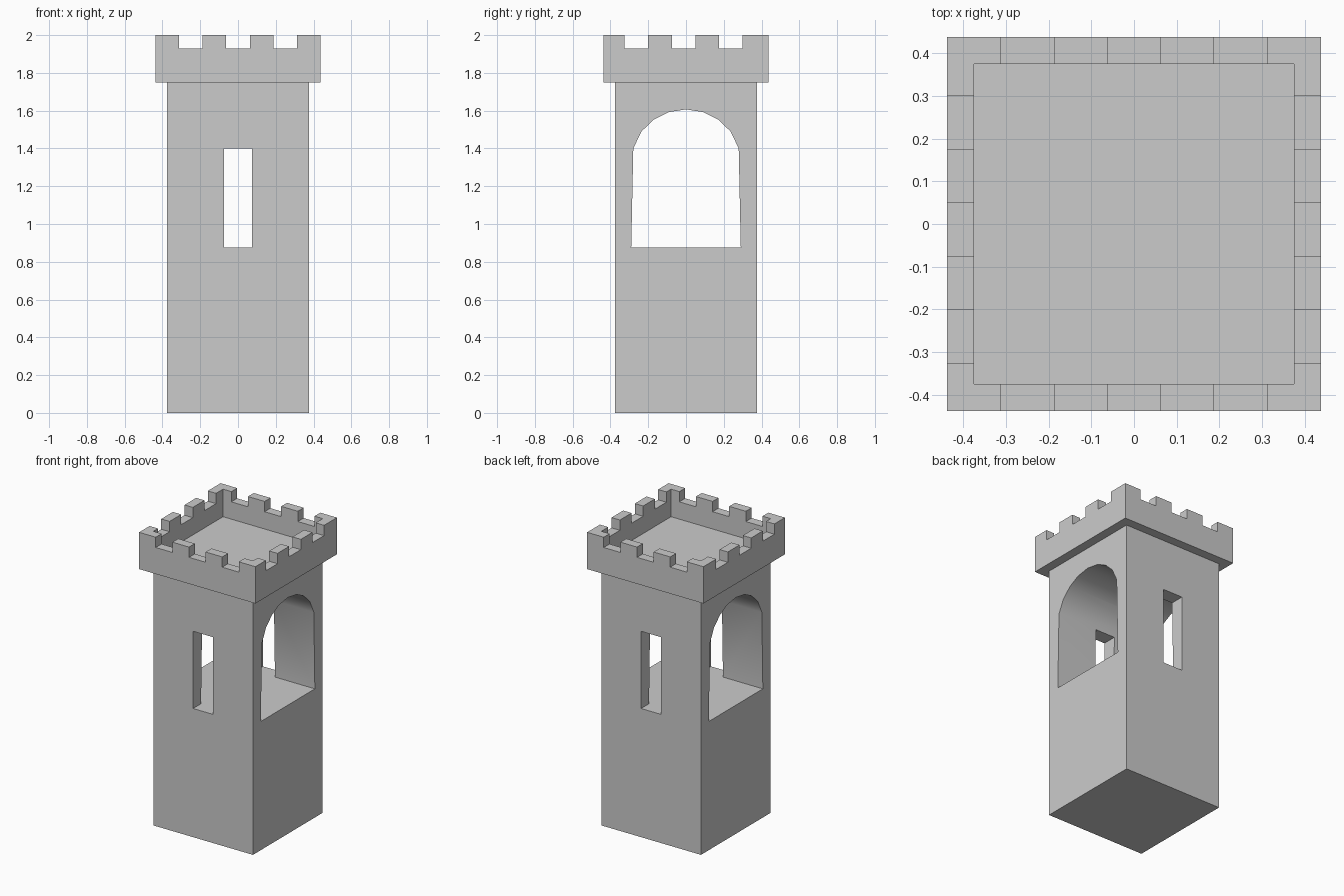
import bpy, bmesh, math
from mathutils import Vector

if "Cube" in bpy.data.objects:
    bpy.data.objects.remove(bpy.data.objects["Cube"])


def link(name, bm):
    bmesh.ops.recalc_face_normals(bm, faces=bm.faces)
    me = bpy.data.meshes.new(name)
    bm.to_mesh(me)
    bm.free()
    ob = bpy.data.objects.new(name, me)
    bpy.context.collection.objects.link(ob)
    return ob


def prism(name, pts, vec):
    """Extrude a closed outline along a vector."""
    bm = bmesh.new()
    face = bm.faces.new([bm.verts.new(p) for p in pts])
    ext = bmesh.ops.extrude_face_region(bm, geom=[face], use_keep_orig=True)
    moved = [g for g in ext["geom"] if isinstance(g, bmesh.types.BMVert)]
    bmesh.ops.translate(bm, verts=moved, vec=vec)
    return link(name, bm)


def box(name, x0, x1, y0, y1, z0, z1):
    pts = [(x0, y0, z0), (x1, y0, z0), (x1, y1, z0), (x0, y1, z0)]
    return prism(name, pts, (0, 0, z1 - z0))


def cut(target, cutter):
    mod = target.modifiers.new("cut", 'BOOLEAN')
    mod.operation = 'DIFFERENCE'
    mod.solver = 'EXACT'
    mod.object = cutter
    cutter.hide_render = True
    bpy.context.view_layer.objects.active = target
    bpy.ops.object.modifier_apply(modifier=mod.name)
    bpy.data.objects.remove(cutter, do_unlink=True)


# Tower: stacked square rings from base, over the ledge and parapet, to the roof floor
W, P = 0.375, 0.4375
levels = [(W, 0), (W, 1.75), (P, 1.75), (P, 2.0), (W, 2.0), (W, 1.8125)]
bm = bmesh.new()
rings = [[bm.verts.new((sx * h, sy * h, z))
          for sx, sy in ((-1, -1), (1, -1), (1, 1), (-1, 1))] for h, z in levels]
for a, b in zip(rings, rings[1:]):
    for i in range(4):
        j = (i + 1) % 4
        bm.faces.new((a[i], a[j], b[j], b[i]))
bm.faces.new(rings[0][::-1])
bm.faces.new(rings[-1])
tower = link("tower", bm)

# Arched tunnel running side to side
half = [(0.29, 0.875), (0.279, 1.40), (0.236, 1.49), (0.17, 1.553), (0.093, 1.592)]
outline = half + [(0, 1.607)] + [(-y, z) for y, z in reversed(half)]
cut(tower, prism("arch_cutter", [(-0.5, y, z) for y, z in outline], (1, 0, 0)))

# Narrow windows in front and back
cut(tower, box("window_cutter", -0.075, 0.075, -0.5, 0.5, 0.875, 1.40))

# Battlement notches, each cutter spanning opposite parapets
for i in (-1, 0, 1):
    c = i * 0.25
    cut(tower, box("notch_cutter", c - 0.0625, c + 0.0625, -0.5, 0.5, 1.93, 2.1))
    d = c - 0.0125
    cut(tower, box("notch_cutter", -0.5, 0.5, d - 0.0625, d + 0.0625, 1.93, 2.1))

# Smooth the arch, keep every corner sharp
bpy.ops.object.select_all(action='DESELECT')
tower.select_set(True)
bpy.context.view_layer.objects.active = tower
bpy.ops.object.shade_smooth_by_angle(angle=math.radians(32))
